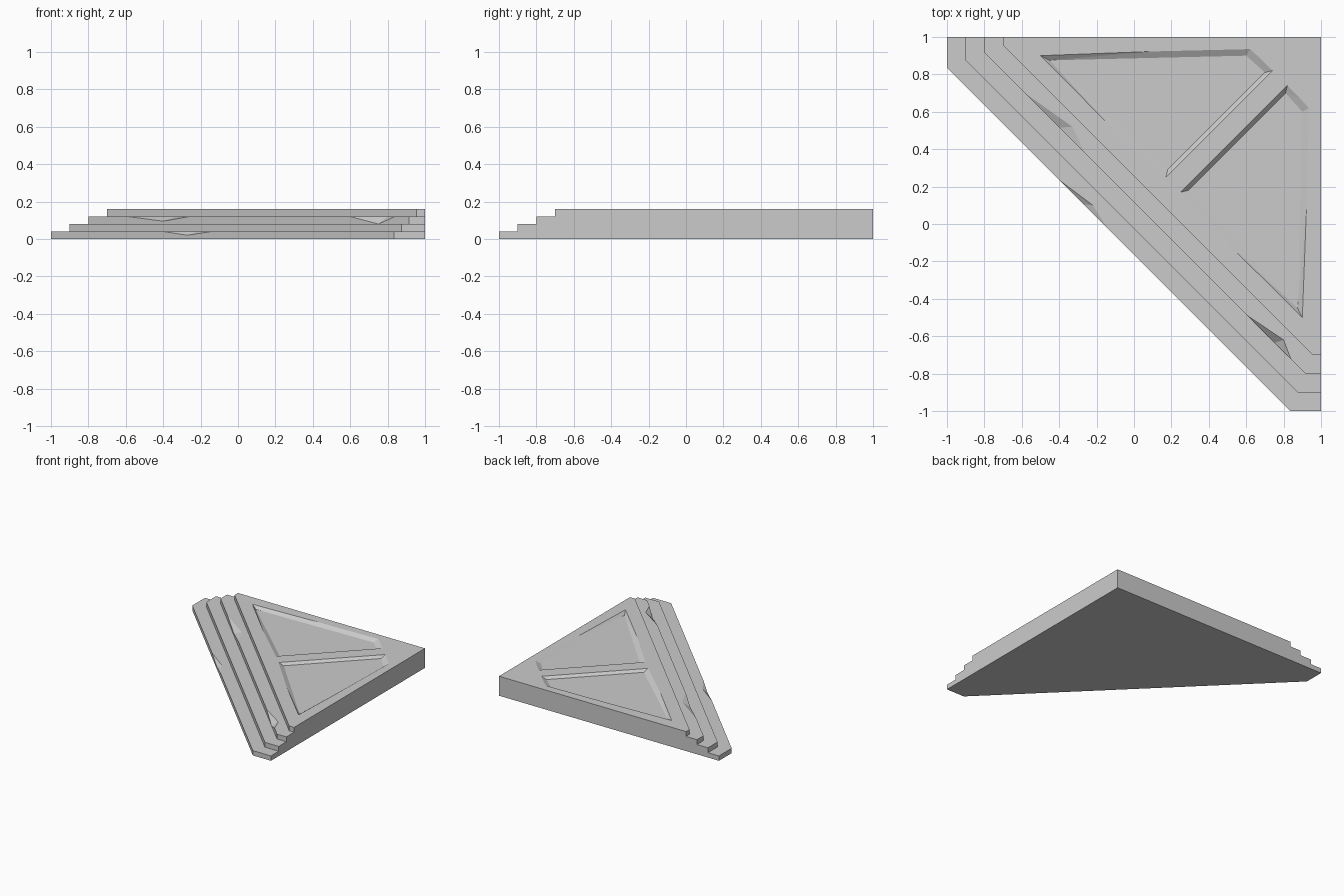
import bpy, bmesh
from mathutils import Vector

if "Cube" in bpy.data.objects:
    bpy.data.objects.remove(bpy.data.objects["Cube"])

STEP = 0.04


def make_object(name, bm):
    bmesh.ops.recalc_face_normals(bm, faces=bm.faces[:])
    me = bpy.data.meshes.new(name)
    bm.to_mesh(me)
    bm.free()
    ob = bpy.data.objects.new(name, me)
    bpy.context.collection.objects.link(ob)
    return ob


# Corner platform: stepped diagonal front, flat back and right walls
bm = bmesh.new()
rows = []
for k in range(4):
    a, c = -1 + 0.1 * k, 0.835 + 0.04 * k
    for z in (k * STEP, (k + 1) * STEP):
        rows.append([bm.verts.new((x, y, z)) for x, y in ((a, 1), (a, c), (c, a), (1, a))])
low = bm.verts.new((1, 1, 0))
high = bm.verts.new((1, 1, 4 * STEP))
for r, s in zip(rows, rows[1:]):
    for i in range(3):
        bm.faces.new((r[i], r[i + 1], s[i + 1], s[i]))
bm.faces.new(rows[0] + [low])
bm.faces.new(rows[-1] + [high])
for i in (0, 3):
    bm.faces.new([r[i] for r in rows] + [high, low])
platform = make_object("stepped_corner_platform", bm)


def carve(name, points):
    """Cut the convex hull of some points out of the platform."""
    b = bmesh.new()
    for p in points:
        b.verts.new(p)
    res = bmesh.ops.convex_hull(b, input=b.verts[:])
    loose = [v for v in b.verts if not v.link_faces]
    bmesh.ops.delete(b, geom=loose, context='VERTS')
    cutter = make_object(name, b)
    cutter.hide_render = True
    cutter.hide_set(True)
    mod = platform.modifiers.new(name, 'BOOLEAN')
    mod.operation = 'DIFFERENCE'
    mod.solver = 'EXACT'
    mod.object = cutter


# Chips broken out of the step edges: ends a and b, low point, inner point
def chip(name, layer, xa, xb, xc, zc, inner):
    s = -0.165 + 0.14 * layer
    z = (layer + 1) * STEP
    a, b = Vector((xa, s - xa, z)), Vector((xb, s - xb, z))
    c, d = Vector((xc, s - xc, zc)), Vector((*inner, z))
    carve(name, [a, b, c, d, (a + b) / 2 + Vector((-0.06, -0.06, 0.06))])


chip("chip_lower", 0, -0.40, -0.14, -0.27, 0.02, (-0.22, 0.10))
chip("chip_upper_left", 2, -0.59, -0.26, -0.40, 0.095, (-0.33, 0.52))
chip("chip_upper_right", 2, 0.60, 0.84, 0.75, 0.08, (0.80, -0.62))

# Two shallow bevelled panels in the top, mirrored over the diagonal
rim = [(-0.50, 0.90), (0.62, 0.935), (0.74, 0.82), (0.17, 0.25)]
floor = [(-0.45, 0.875), (0.60, 0.90), (0.70, 0.81), (0.18, 0.29)]
top, depth = 4 * STEP, 0.02
for name, swap in (("panel_back", False), ("panel_right", True)):
    pts = []
    for o, i in zip(rim, floor):
        o, i = Vector(o), Vector(i)
        for p, z in ((2 * o - i, top + depth), (i, top - depth)):
            pts.append((p.y, p.x, z) if swap else (p.x, p.y, z))
    carve(name, pts)
